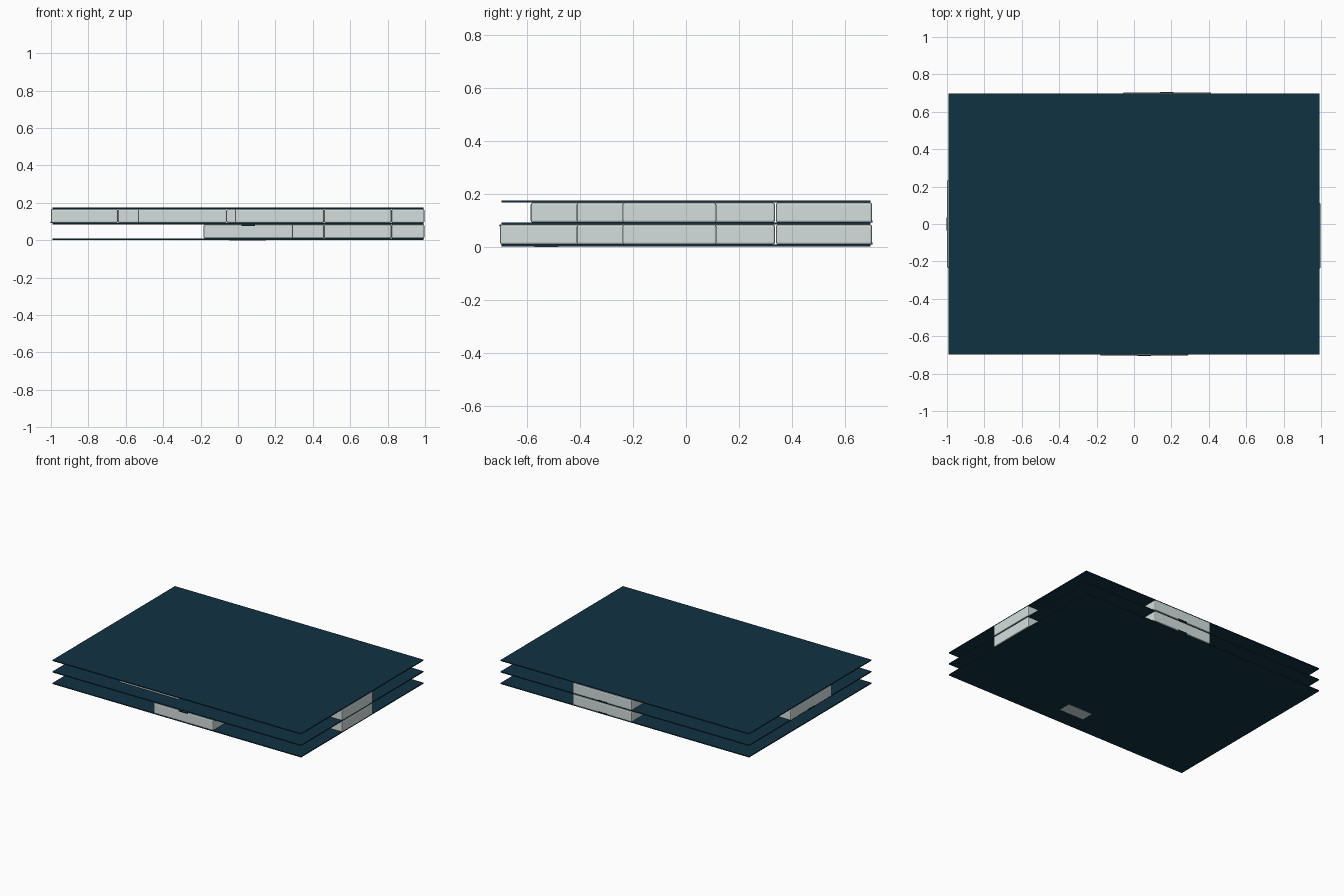
import bpy

if "Cube" in bpy.data.objects:
    bpy.data.objects.remove(bpy.data.objects["Cube"])

def material(name, col):
    m = bpy.data.materials.new(name)
    m.diffuse_color = (*col, 1)
    m.use_nodes = True
    m.node_tree.nodes["Principled BSDF"].inputs["Base Color"].default_value = m.diffuse_color
    return m

TEAL = material("dark teal", (0.005, 0.032, 0.055))
PALE = material("pale grey", (0.66, 0.73, 0.73))
BLACK = material("near black", (0.004, 0.012, 0.018))

def box(name, x0, x1, y0, y1, z0, z1, mat, bevel=0.0):
    bpy.ops.mesh.primitive_cube_add(size=1, location=((x0+x1)/2, (y0+y1)/2, (z0+z1)/2))
    o = bpy.context.object
    o.name = name
    o.scale = (x1-x0, y1-y0, z1-z0)
    bpy.ops.object.transform_apply(location=False, rotation=False, scale=True)
    o.data.materials.append(mat)
    if bevel:
        b = o.modifiers.new("soft edges", 'BEVEL')
        b.width = bevel
        b.segments = 2
    return o

# three thin sheets
STEP = 0.083
for i, name in enumerate(("bottom_sheet", "middle_sheet", "top_sheet")):
    z = 0.002 + i*STEP
    box(name, -0.992, 0.992, -0.698, 0.698, z, z + 0.007, TEAL)

# cartons between the sheets: name, level list, x0, x1, y0, y1
cartons = [
    ("front_carton", (0,), -0.184, 0.294, -0.703, -0.35),
    ("back_carton", (0, 1), -0.06, 0.413, 0.34, 0.704),
    ("right_carton", (0, 1), 0.82, 0.997, -0.24, 0.115),
    ("inner_right_carton", (0, 1), 0.46, 0.82, -0.413, 0.06),
    ("left_carton", (1,), -1.0, -0.642, -0.235, 0.235),
    ("inner_front_carton", (1,), -0.535, -0.06, -0.587, -0.235),
    ("centre_carton", (0, 1), -0.015, 0.46, -0.02, 0.336),
    ("inner_left_carton", (1,), -0.642, -0.17, -0.17, 0.185),
]
for name, levels, x0, x1, y0, y1 in cartons:
    for lv in levels:
        z = 0.009 + lv*STEP
        box(name, x0, x1, y0, y1, z, z + 0.076, PALE, 0.008)

# small dark finger notches on the outer long faces
box("front_notch", 0.02, 0.09, -0.7045, -0.70, 0.077, 0.085, BLACK)
for lv in (0, 1):
    z = 0.009 + lv*STEP
    box("back_notch", 0.14, 0.21, 0.70, 0.7055, z, z + 0.008, BLACK)
box("left_notch", -1.0015, -0.995, -0.035, 0.035, 0.092, 0.10, BLACK)

# pale panel showing on the underside
box("underside_panel", -0.045, 0.15, -0.572, -0.482, 0.0, 0.004, PALE)
